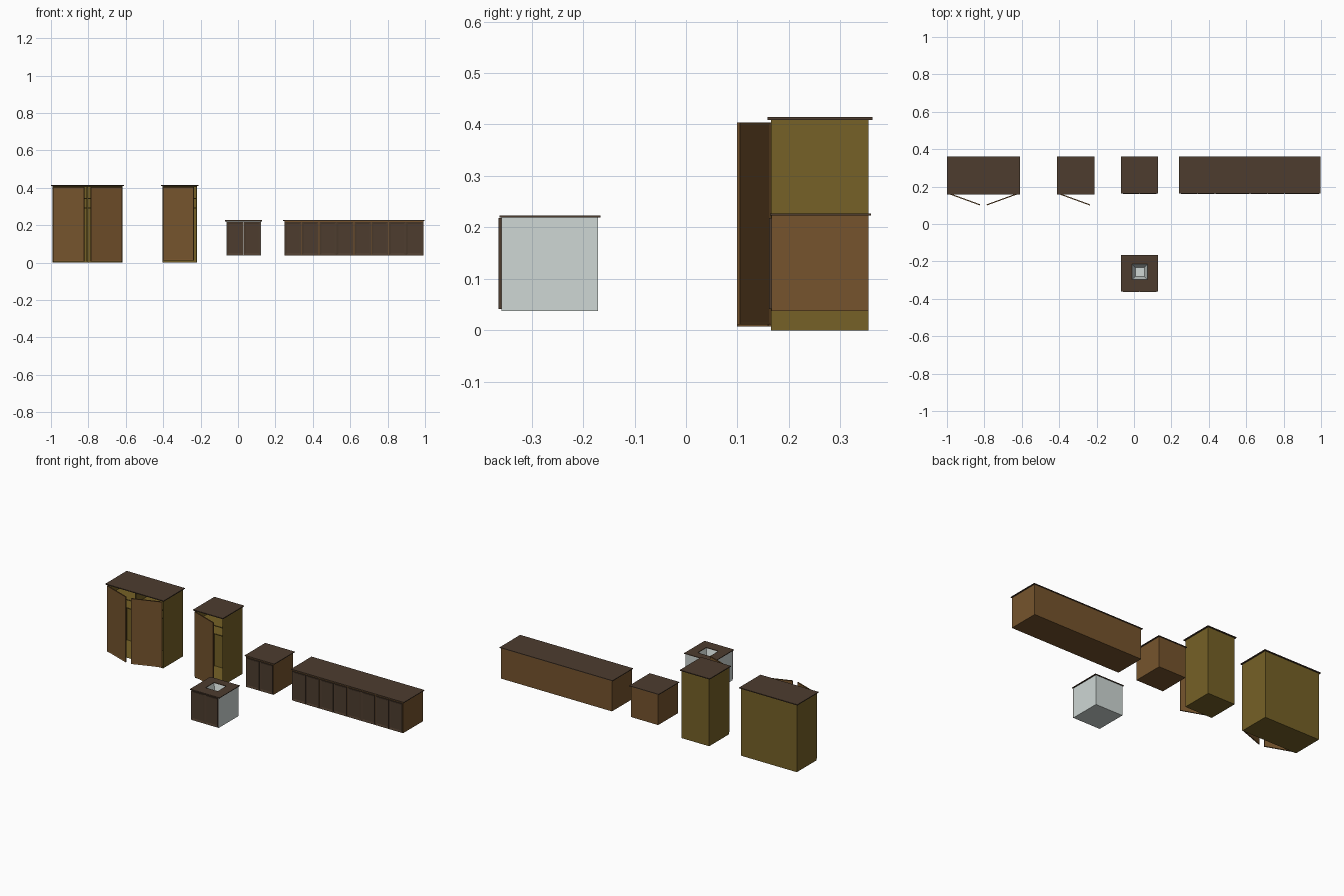
import bpy, bmesh, math
from mathutils import Matrix

if "Cube" in bpy.data.objects:
    bpy.data.objects.remove(bpy.data.objects["Cube"])


def material(name, rgb):
    m = bpy.data.materials.new(name)
    m.diffuse_color = (*rgb, 1)
    m.use_nodes = True
    m.node_tree.nodes["Principled BSDF"].inputs["Base Color"].default_value = m.diffuse_color
    return m


OLIVE = material("olive_wood", (0.18, 0.12, 0.02))
BROWN = material("brown_wood", (0.18, 0.088, 0.026))
DARK = material("dark_wood", (0.075, 0.046, 0.028))
GREY = material("pale_grey", (0.62, 0.68, 0.66))


def finish(name, bm, mat):
    bmesh.ops.recalc_face_normals(bm, faces=bm.faces)
    mesh = bpy.data.meshes.new(name)
    bm.to_mesh(mesh)
    bm.free()
    mesh.materials.append(mat)
    ob = bpy.data.objects.new(name, mesh)
    bpy.context.collection.objects.link(ob)
    return ob


def cube(x0, x1, y0, y1, z0, z1):
    bm = bmesh.new()
    size = Matrix.Diagonal((x1 - x0, y1 - y0, z1 - z0, 1))
    pos = Matrix.Translation(((x0 + x1) / 2, (y0 + y1) / 2, (z0 + z1) / 2))
    bmesh.ops.create_cube(bm, size=1, matrix=pos @ size)
    bm.normal_update()
    return bm


def box(name, mat, *dims):
    return finish(name, cube(*dims), mat)


def face_towards(bm, axis, sign):
    return [f for f in bm.faces if f.normal[axis] * sign > 0.9]


def panel_door(name, mat, dims, frame, depth, signs=(-1,)):
    # slab with a recessed panel inside a raised frame
    bm = cube(*dims)
    faces = [f for s in signs for f in face_towards(bm, 1, s)]
    for f in faces:
        bmesh.ops.inset_region(bm, faces=[f], thickness=frame)
        bmesh.ops.translate(bm, verts=f.verts, vec=-f.normal * depth)
    return finish(name, bm, mat)


def swing_door(name, hinge_x, side, z0, z1):
    # tall door opened about its hinge; side is the direction it extends
    xs = sorted((0, side * 0.176))
    ob = panel_door(name, BROWN, (*xs, -0.006, 0, z0, z1), 0.007, 0.002, (-1, 1))
    ob.location = (hinge_x, 0.165, 0)
    ob.rotation_euler.z = -side * math.radians(20)


def tall_cabinet(name, x0, x1, divider):
    # open-fronted carcass
    bm = cube(x0, x1, 0.165, 0.355, 0, 0.409)
    front = face_towards(bm, 1, -1)
    bmesh.ops.inset_region(bm, faces=front, thickness=0.006)
    bmesh.ops.translate(bm, verts=front[0].verts, vec=(0, 0.183, 0))
    finish(name + "_carcass", bm, OLIVE)
    for i, z in enumerate((0.29, 0.34)):
        box(f"{name}_shelf_{i}", OLIVE, x0 + 0.005, x1 - 0.005, 0.18, 0.35, z, z + 0.005)
    if divider:
        c = (x0 + x1) / 2
        box(name + "_divider", OLIVE, c - 0.004, c + 0.004, 0.168, 0.35, 0.005, 0.405)
    box(name + "_top", DARK, x0 - 0.008, x1 + 0.008, 0.158, 0.362, 0.409, 0.414)


def base_doors(name, x0, x1, y, units):
    # pairs of doors, with a slim gap between units
    w = (x1 - x0) / units
    for u in range(units):
        for d in range(2):
            a = x0 + u * w + d * w / 2
            left, right = (0.003, 0.001) if d == 0 else (0.001, 0.003)
            panel_door(f"{name}_door_{u}_{d}", DARK,
                       (a + left, a + w / 2 - right, y - 0.005, y, 0.041, 0.218), 0.015, 0.003)


def base_cabinet(name, x0, x1, units):
    box(name + "_body", BROWN, x0, x1, 0.166, 0.355, 0.037, 0.223)
    base_doors(name, x0, x1, 0.166, units)
    box(name + "_counter", DARK, x0 - 0.007, x1 + 0.007, 0.163, 0.36, 0.223, 0.227)


# tall cupboards
tall_cabinet("wide_cupboard", -0.992, -0.618, True)
swing_door("wide_cupboard_left_door", -0.987, 1, 0.007, 0.404)
swing_door("wide_cupboard_right_door", -0.623, -1, 0.007, 0.404)
tall_cabinet("narrow_cupboard", -0.404, -0.22, False)
swing_door("narrow_cupboard_door", -0.40, 1, 0.011, 0.404)

# base cabinets
base_cabinet("small_base", -0.062, 0.122, 1)
base_cabinet("long_base", 0.248, 0.991, 4)


# sink cabinet: square opening cut through the body top and the counter
def pierced(name, mat, dims, centre, half_top, half_floor, depth):
    bm = cube(*dims)
    top = face_towards(bm, 2, 1)[0]
    z = dims[5]
    cx, cy = centre
    corners = list(top.verts)
    rims = []
    for h, level in ((half_top, z), (half_floor, z - depth)):
        rims.append([bm.verts.new((cx + math.copysign(h, v.co.x - cx),
                                   cy + math.copysign(h, v.co.y - cy), level)) for v in corners])
    bm.faces.remove(top)
    loops = [corners] + rims
    for a, b in zip(loops, loops[1:]):
        for i in range(4):
            j = (i + 1) % 4
            bm.faces.new((a[i], a[j], b[j], b[i]))
    bm.faces.new(rims[-1])
    return finish(name, bm, mat)


centre = (0.031, -0.256)
pierced("sink_body_and_basin", GREY, (-0.062, 0.122, -0.359, -0.171, 0.037, 0.219),
        centre, 0.041, 0.024, 0.06)
base_doors("sink", -0.062, 0.122, -0.359, 1)
# counter ring of four strips around the basin
cx, cy = centre
h = 0.041
X0, X1, Y0, Y1 = -0.069, 0.129, -0.362, -0.166
for i, (a, b, c, d) in enumerate(((X0, cx - h, Y0, Y1), (cx + h, X1, Y0, Y1),
                                  (cx - h, cx + h, Y0, cy - h), (cx - h, cx + h, cy + h, Y1))):
    box(f"sink_counter_{i}", DARK, a, b, c, d, 0.219, 0.223)
